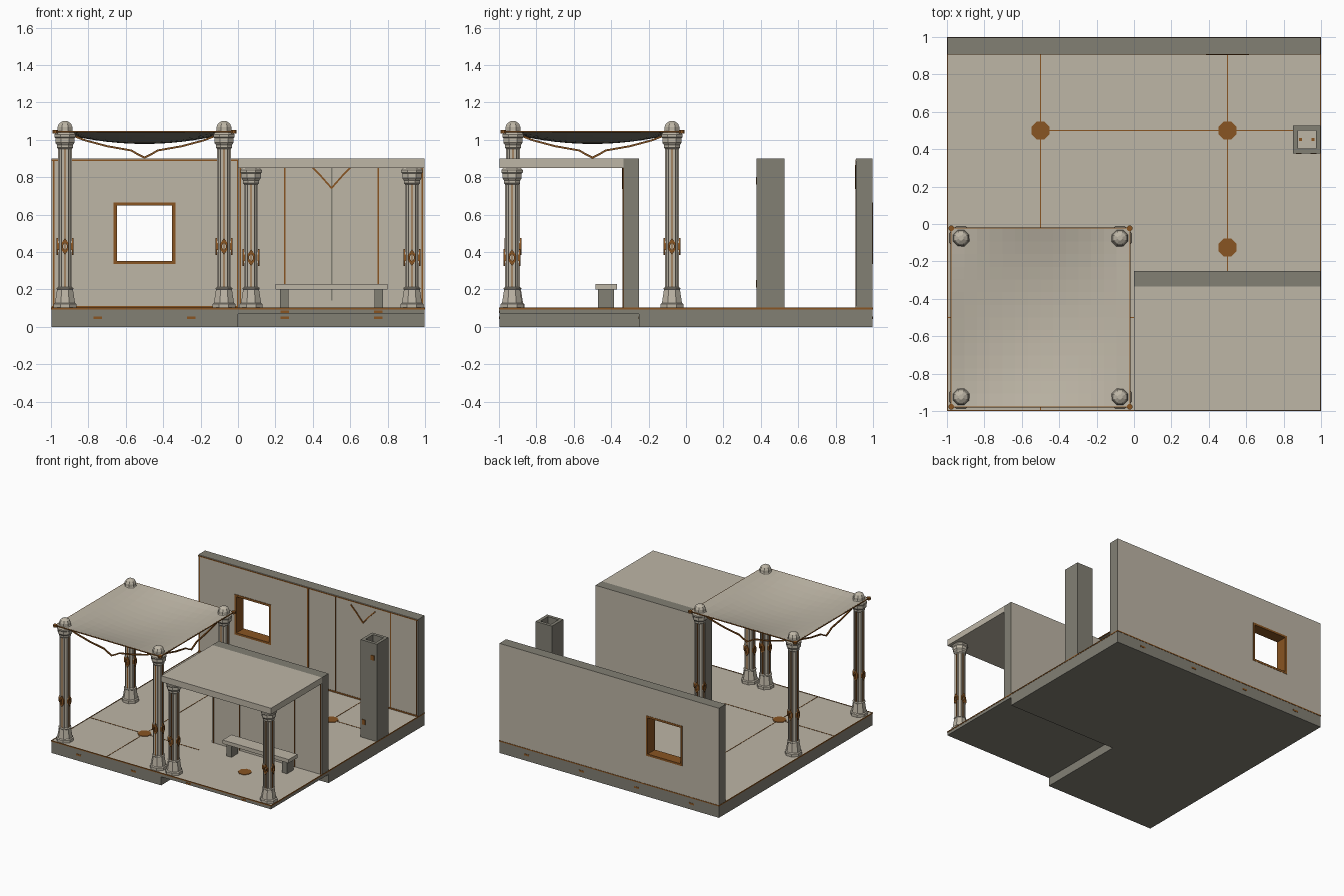
import bpy, bmesh, math
from mathutils import Vector, Matrix

if "Cube" in bpy.data.objects:
    bpy.data.objects.remove(bpy.data.objects["Cube"])


def material(name, rgb):
    m = bpy.data.materials.new(name)
    m.diffuse_color = (*rgb, 1)
    m.use_nodes = True
    m.node_tree.nodes["Principled BSDF"].inputs["Base Color"].default_value = m.diffuse_color
    return m


PLASTER = material("light_plaster", (0.51, 0.465, 0.38))
STONE = material("dark_stone", (0.225, 0.215, 0.175))
COPPER = material("copper_brown", (0.25, 0.09, 0.016))


def finish(name, bm, mats, rule=None):
    bm.normal_update()
    if rule:
        for f in bm.faces:
            f.material_index = rule(f)
    me = bpy.data.meshes.new(name)
    bm.to_mesh(me)
    bm.free()
    for m in mats:
        me.materials.append(m)
    ob = bpy.data.objects.new(name, me)
    bpy.context.collection.objects.link(ob)
    return ob


def add_box(bm, x0, x1, y0, y1, z0, z1):
    c = Matrix.Translation(((x0 + x1) / 2, (y0 + y1) / 2, (z0 + z1) / 2))
    bmesh.ops.create_cube(bm, size=1, matrix=c @ Matrix.Diagonal((x1 - x0, y1 - y0, z1 - z0, 1)))


def boxes(name, items, mats, rule=None):
    bm = bmesh.new()
    for b in items:
        add_box(bm, *b)
    return finish(name, bm, mats, rule)


def bars(name, paths, w, mat):
    # square rods along point lists
    bm = bmesh.new()
    for pts in paths:
        for a, b in zip(pts, pts[1:]):
            a, b = Vector(a), Vector(b)
            d = b - a
            m = Matrix.Translation((a + b) / 2) @ d.to_track_quat('Z', 'Y').to_matrix().to_4x4()
            bmesh.ops.create_cube(bm, size=1, matrix=m @ Matrix.Diagonal((w, w, d.length + w * 0.4, 1)))
    return finish(name, bm, [mat])


def add_lathe(bm, x, y, profile, n=8):
    rings = []
    for r, z in profile:
        rings.append([bm.verts.new((x + r * math.cos((i + .5) * math.tau / n),
                                    y + r * math.sin((i + .5) * math.tau / n), z)) for i in range(n)])
    for a, b in zip(rings, rings[1:]):
        for i in range(n):
            j = (i + 1) % n
            bm.faces.new((a[i], a[j], b[j], b[i]))
    bm.faces.new(rings[0][::-1])
    bm.faces.new(rings[-1])


top_light = lambda f: 0 if f.normal.z > .5 else 1
side_light = lambda f: 0 if abs(f.normal.y) > .5 else 1

# floor slabs: the porch quarter is thinner
E = 0.998
boxes("floor", [(-E, 0, -E, E, 0, .1), (0, E, -.25, E, 0, .1)], [PLASTER, STONE], top_light)
boxes("porch_floor", [(0, E, -E, -.25, .07, .1)], [PLASTER, STONE], top_light)

# copper edge trim and side slots
boxes("floor_trim", [(-1, 1, -1, -.995, .094, .103), (-1, 1, .995, 1, .094, .103),
                     (-1, -.995, -1, 1, .094, .103), (.995, 1, -1, 1, .094, .103)], [COPPER])
slots = [(x - .022, x + .022, y - .002, y + .002, .042, .056)
         for x in (-.75, -.25, .25, .75) for y in (-E, E) if x < 0 or y > 0]
slots += [(x - .022, x + .022, -.253, -.249, .042, .056) for x in (.25, .75)]
slots += [(x - .022, x + .022, -1, -.996, .075, .087) for x in (.25, .75)]
boxes("side_slots", slots, [COPPER])

# floor inlays
L, T = .0025, .102
boxes("floor_lines", [(-.5 - L, -.5 + L, -E, .91, .099, T), (.5 - L, .5 + L, -.25, .91, .099, T),
                      (-.5, .85, .5 - L, .5 + L, .099, T), (-E, 0, -.5 - L, -.5 + L, .099, T)], [COPPER])
bm = bmesh.new()
for x, y in ((-.5, .5), (.5, .5), (-.5, -.5), (.5, -.125), (.5, -.625)):
    add_lathe(bm, x, y, [(.052, .099), (.052, .104)])
finish("floor_medallions", bm, [COPPER])

# back wall around its window
W0, W1, H0, H1 = -.66, -.34, .34, .66
boxes("back_wall", [(-E, W0, .91, E, .1, .9), (W1, E, .91, E, .1, .9),
                    (W0, W1, .91, E, .1, H0), (W0, W1, .91, E, H1, .9)], [PLASTER, STONE], side_light)
t = .012
boxes("window_lining", [(W0 - .005, W0 + t, .906, 1, H0 - .005, H1 + .005),
                        (W1 - t, W1 + .005, .906, 1, H0 - .005, H1 + .005),
                        (W0, W1, .906, 1, H0 - .005, H0 + t),
                        (W0, W1, .906, 1, H1 - t, H1 + .005)], [COPPER])
boxes("back_wall_trim", [(-E, E, .907, .911, .887, .895), (-E, E, .907, .911, .1, .112)] +
      [(x - w, x + w, .907, .911, .1, .89) for x, w in
       ((-.985, .004), (0, .006), (.25, .002), (.75, .004), (.985, .004))], [COPPER])

# porch wall and roof
boxes("porch_wall", [(0, E, -.335, -.25, .1, .9)], [PLASTER, STONE], side_light)
boxes("porch_roof", [(0, E, -E, -.335, .85, .9)], [PLASTER])
boxes("porch_wall_trim", [(x - w, x + w, -.339, -.334, .1, .85) for x, w in
                          ((.012, .004), (.25, .003), (.75, .003), (.985, .004))], [COPPER])
boxes("wall_seam", [(.496, .504, -.34, -.334, .14, .85)], [STONE])

# V brackets on both walls
bars("v_brackets", [[(.39, y, .86), (.44, y, .81), (.5, y, .742), (.56, y, .81), (.61, y, .86)]
                    for y in (.908, -.338)], .009, COPPER)

# bench
boxes("bench_seat", [(.2, .8, -.485, -.37, .2, .23)], [PLASTER])
boxes("bench_legs", [(x - .022, x + .022, -.47, -.385, .1, .2) for x in (.247, .753)], [STONE])

# hollow chimney
boxes("chimney", [(.85, .876, .378, .527, .1, .9), (.972, E, .378, .527, .1, .9),
                  (.876, .972, .378, .404, .1, .9), (.876, .972, .501, .527, .1, .9)], [STONE])
boxes("chimney_marks", [(.945, .975, .373, .379, .76, .8), (.865, .895, .373, .379, .21, .25),
                        (.882, .898, .445, .461, .1, .106), (.948, .964, .445, .461, .1, .106)], [COPPER])


# columns: octagonal base, shaft, capital, optional dome
def column(name, x, y, top, dome, knot_z):
    bm = bmesh.new()
    c = top - .09
    prof = [(.066, .1), (.066, .122), (.058, .128), (.046, .2), (.05, .203), (.05, .208), (.037, .214),
            (.037, c), (.046, c + .008), (.046, c + .022), (.056, c + .035), (.056, c + .06),
            (.062, c + .066), (.062, c + .078), (.05, c + .09)]
    if dome:
        prof += [(.044, top + .01), (.044, top + .028), (.034, top + .048), (.014, top + .06)]
    add_lathe(bm, x, y, prof)
    finish(name, bm, [PLASTER])
    # fluting ribs on the shaft corners
    bm = bmesh.new()
    for i in range(8):
        a = (i + .5) * math.tau / 8
        px, py = x + .037 * math.cos(a), y + .037 * math.sin(a)
        add_box(bm, px - .004, px + .004, py - .004, py + .004, .212, c)
    finish(name + "_ribs", bm, [PLASTER])
    # copper strips with a diamond knot on the four sides
    bm = bmesh.new()
    for k in range(4):
        m = Matrix.Translation((x, y, 0)) @ Matrix.Rotation(k * math.pi / 2, 4, 'Z')
        new = bmesh.ops.create_cube(bm, size=1, matrix=m @ Matrix.Translation((.035, 0, (c + .212) / 2))
                                    @ Matrix.Diagonal((.005, .007, c - .212, 1)))
        outer = [(0, -.045), (.02, -.015), (.02, .015), (0, .045), (-.02, .015), (-.02, -.015)]
        ring = [[bm.verts.new(m @ Vector((d, s * u, knot_z + s * v))) for u, v in outer]
                for d, s in ((.033, 1), (.045, 1), (.045, .5), (.033, .5))]
        for a, b in zip(ring, ring[1:]):
            for i in range(6):
                j = (i + 1) % 6
                bm.faces.new((a[i], a[j], b[j], b[i]))
    finish(name + "_copper", bm, [COPPER])


for i, (x, y) in enumerate([(x, y) for x in (-.925, -.075) for y in (-.925, -.075)]):
    column("canopy_column_%d" % i, x, y, 1.04, True, .43)
for i, x in enumerate((.07, .93)):
    column("porch_column_%d" % i, x, -.93, .85, False, .37)

# sagging cloth canopy, dark underneath
bm = bmesh.new()
bmesh.ops.create_grid(bm, x_segments=14, y_segments=14, size=.475)
for v in bm.verts:
    u, w = v.co.x / .475, v.co.y / .475
    v.co += Vector((-.5, -.5, 1.048 - .065 * (1 - u * u) * (1 - w * w)))
cloth = finish("canopy_cloth", bm, [PLASTER, STONE])
s = cloth.modifiers.new("thickness", 'SOLIDIFY')
s.thickness, s.offset, s.material_offset, s.material_offset_rim = .005, -1, 1, 1

# canopy edge rods and corner knobs
a, b, z = -.977, -.023, 1.044
bars("canopy_edge", [[(a, a, z), (b, a, z), (b, b, z), (a, b, z), (a, a, z)]], .007, COPPER)
bm = bmesh.new()
for x in (a, b):
    for y in (a, b):
        add_lathe(bm, x, y, [(.016, 1.034), (.016, 1.052)])
finish("canopy_knobs", bm, [COPPER])

# swags hanging between the canopy columns
half = [(-.4, 1.03), (-.32, .998), (-.2, .966), (-.07, .943), (-.04, .925), (0, .905)]
curve = half + [(-u, v) for u, v in half[-2::-1]]
swags = []
for e in (-.925, -.075):
    swags.append([(-.5 + u, e, v) for u, v in curve])
    swags.append([(e, -.5 + u, v) for u, v in curve])
bars("canopy_swags", swags, .01, COPPER)
